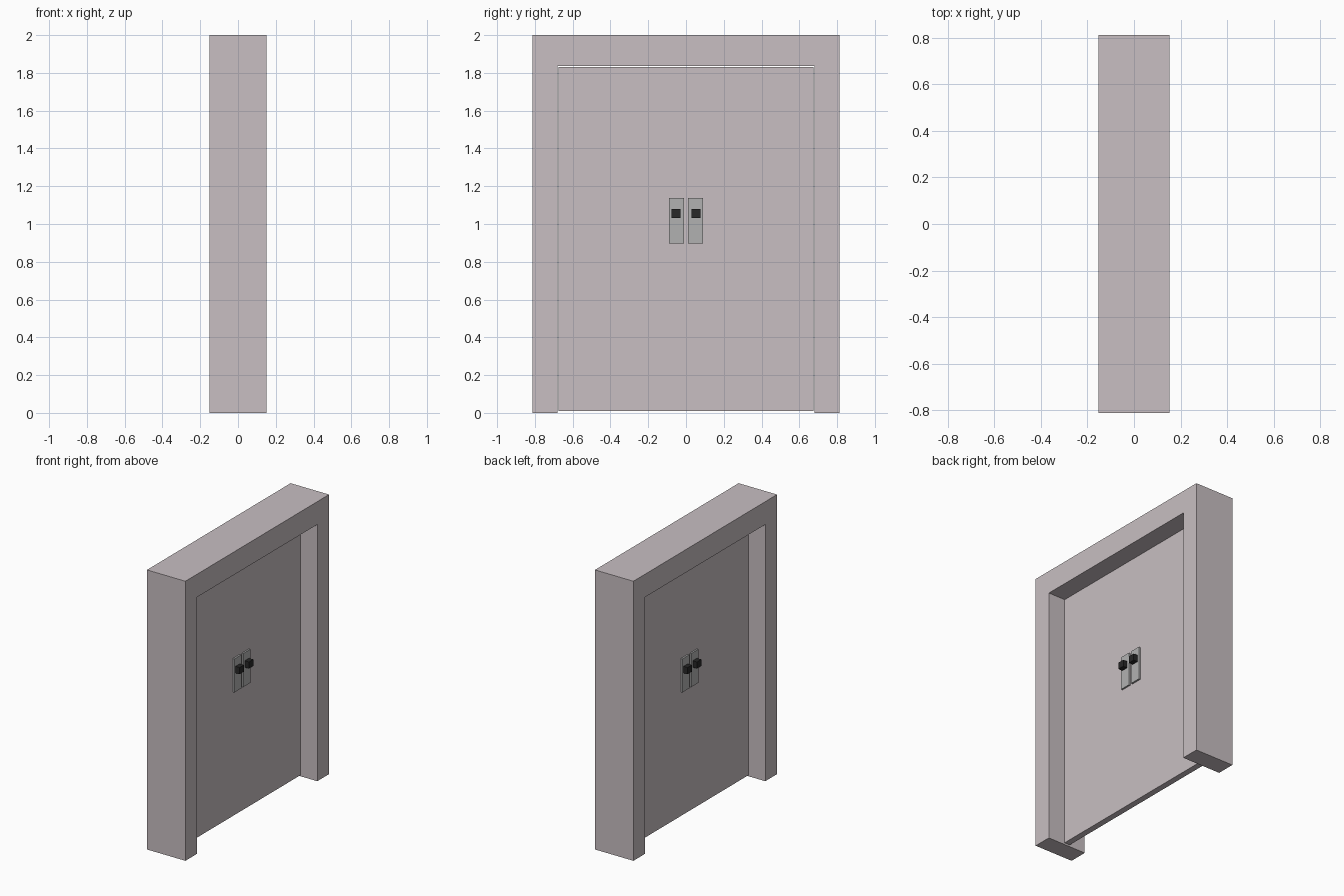
import bpy
import bmesh

if "Cube" in bpy.data.objects:
    bpy.data.objects.remove(bpy.data.objects["Cube"])


def material(name, rgb):
    m = bpy.data.materials.new(name)
    m.diffuse_color = (*rgb, 1)
    m.use_nodes = True
    m.node_tree.nodes["Principled BSDF"].inputs["Base Color"].default_value = m.diffuse_color
    return m


paint = material("painted_wood", (0.58, 0.52, 0.54))
metal = material("plate_metal", (0.44, 0.44, 0.44))
dark = material("dark_metal", (0.02, 0.02, 0.02))


def finish(name, bm, mat):
    bmesh.ops.recalc_face_normals(bm, faces=bm.faces)
    mesh = bpy.data.meshes.new(name)
    bm.to_mesh(mesh)
    bm.free()
    mesh.materials.append(mat)
    obj = bpy.data.objects.new(name, mesh)
    bpy.context.collection.objects.link(obj)
    return obj


def box(name, lo, hi, mat):
    bm = bmesh.new()
    bmesh.ops.create_cube(bm, size=1)
    for v in bm.verts:
        v.co = [lo[i] + (v.co[i] + 0.5) * (hi[i] - lo[i]) for i in range(3)]
    return finish(name, bm, mat)


# Door frame: U-shaped profile in the YZ plane, extruded through its depth
W, H, D = 0.812, 2.0, 0.152
OW, OH = 0.679, 1.836
profile = [(-W, 0), (-OW, 0), (-OW, OH), (OW, OH), (OW, 0), (W, 0), (W, H), (-W, H)]
bm = bmesh.new()
face = bm.faces.new([bm.verts.new((-D, y, z)) for y, z in profile])
side = bmesh.ops.extrude_face_region(bm, geom=[face], use_keep_orig=True)
for v in [g for g in side["geom"] if isinstance(g, bmesh.types.BMVert)]:
    v.co.x = D
finish("door_frame", bm, paint)

# Door slab, with a hairline gap to the frame and the floor
T = 0.022
box("door_panel", (-T, -0.675, 0.01), (T, 0.675, 1.832), paint)

# Backplates and square knobs on both faces, left and right of the centre line
for sx, face_name in ((1, "near"), (-1, "far")):
    for sy, side_name in ((1, "right"), (-1, "left")):
        def span(lo, hi, s):
            return sorted((s * lo, s * hi))

        def fitting(name, xs, ys, zs, mat):
            x, y = span(*xs, sx), span(*ys, sy)
            box(f"{name}_{face_name}_{side_name}",
                (x[0], y[0], zs[0]), (x[1], y[1], zs[1]), mat)

        fitting("backplate", (T - 0.002, 0.034), (0.011, 0.09), (0.897, 1.137), metal)
        fitting("knob", (0.032, 0.067), (0.028, 0.077), (1.031, 1.079), dark)
